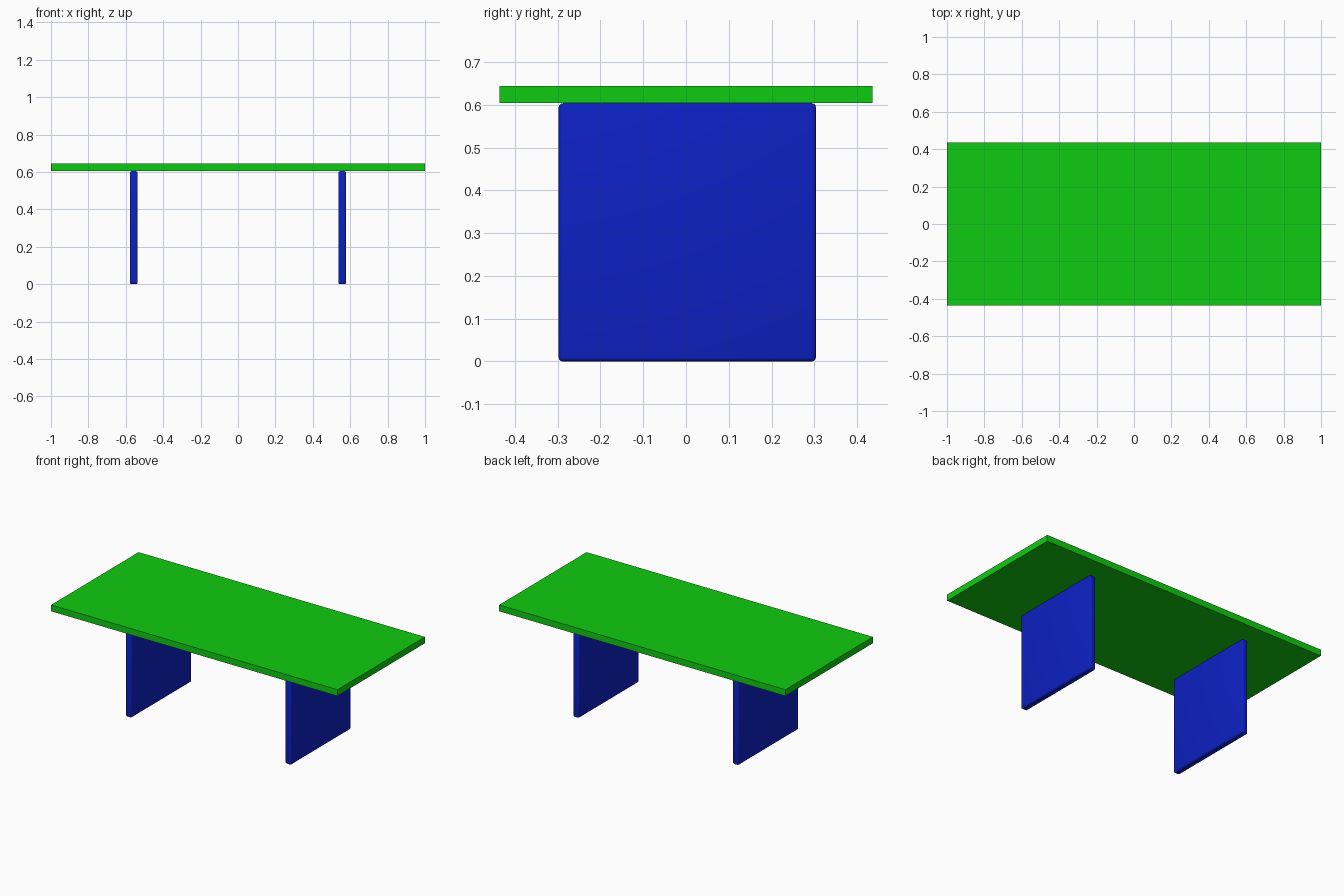
import bpy

cube = bpy.data.objects.get("Cube")
if cube:
    bpy.data.objects.remove(cube, do_unlink=True)


def make_material(name, rgb):
    mat = bpy.data.materials.new(name)
    mat.use_nodes = True
    color = (*rgb, 1.0)
    mat.diffuse_color = color
    mat.node_tree.nodes["Principled BSDF"].inputs["Base Color"].default_value = color
    return mat


def make_box(name, center, size, mat, bevel=0.0):
    bpy.ops.mesh.primitive_cube_add(size=1, location=center)
    obj = bpy.context.object
    obj.name = name
    obj.scale = size
    bpy.ops.object.transform_apply(location=False, rotation=False, scale=True)
    obj.data.materials.append(mat)
    if bevel:
        mod = obj.modifiers.new("rounded_edges", "BEVEL")
        mod.width = bevel
        mod.segments = 3
        bpy.ops.object.modifier_apply(modifier=mod.name)
        bpy.ops.object.shade_smooth_by_angle()
    return obj


green = make_material("green", (0.005, 0.60, 0.006))
blue = make_material("blue", (0.004, 0.015, 0.55))

# Flat slab on top
make_box("table_top", (0, 0, 0.624), (2.0, 0.872, 0.04), green)

# Two upright panels with softly rounded edges
for side, x in (("left", 0.557), ("right", -0.557)):
    make_box(side + "_leg_panel", (x, 0.003, 0.302), (0.042, 0.602, 0.604), blue, bevel=0.01)
